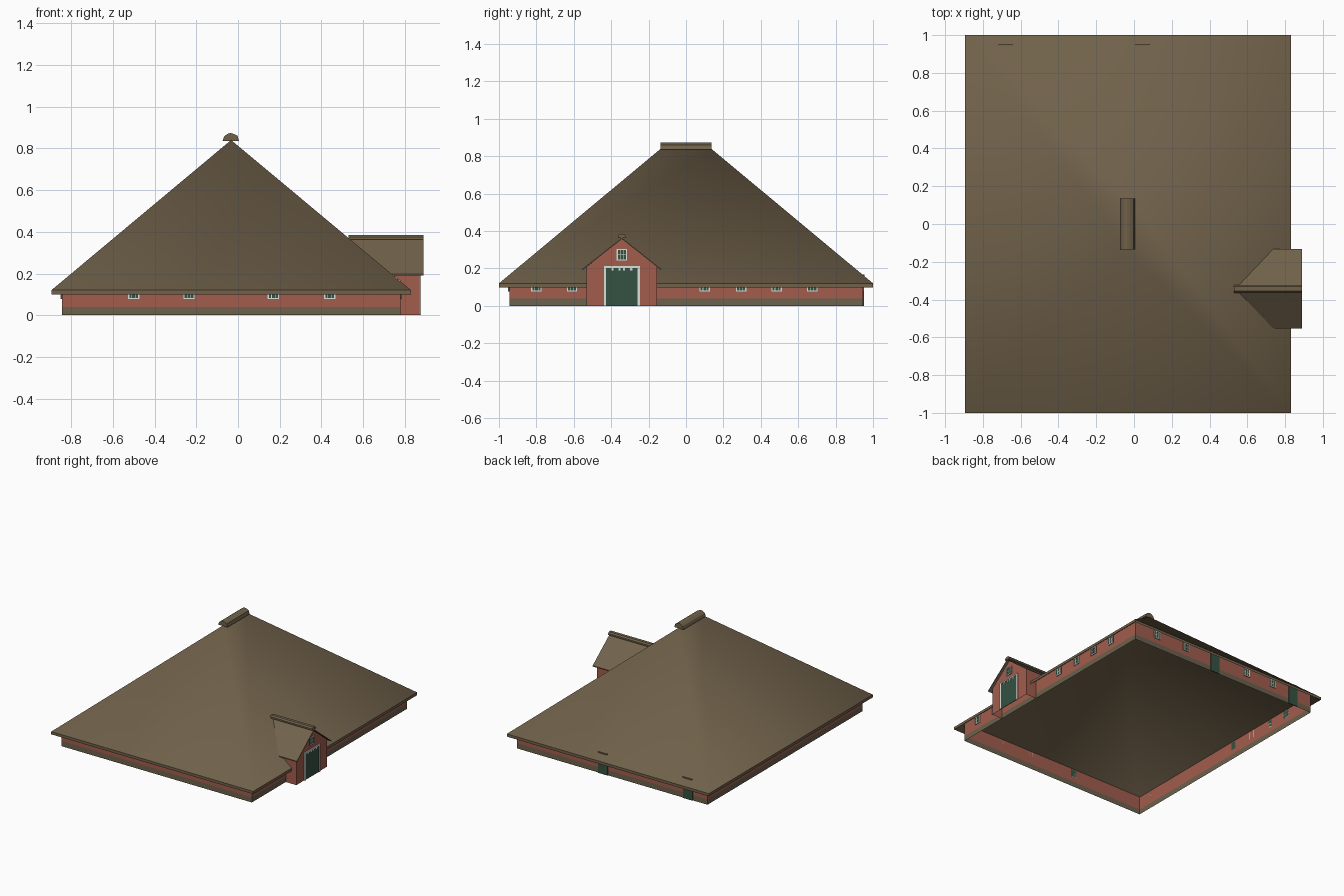
import bpy
from mathutils import Vector

if "Cube" in bpy.data.objects:
    bpy.data.objects.remove(bpy.data.objects["Cube"])

def mat(name, c):
    m = bpy.data.materials.new(name)
    m.diffuse_color = (*c, 1)
    m.use_nodes = True
    m.node_tree.nodes["Principled BSDF"].inputs["Base Color"].default_value = m.diffuse_color
    return m

THATCH = mat("thatch", (0.165, 0.122, 0.07))
BRICK = mat("red brick", (0.36, 0.108, 0.075))
PLINTH = mat("plinth brown", (0.15, 0.12, 0.075))
GREEN = mat("dark green", (0.035, 0.085, 0.055))
WHITE = mat("white paint", (0.72, 0.74, 0.68))

def mesh(name, verts, faces, *mats):
    me = bpy.data.meshes.new(name)
    me.from_pydata(verts, [], faces)
    for m in mats:
        me.materials.append(m)
    ob = bpy.data.objects.new(name, me)
    bpy.context.collection.objects.link(ob)
    return ob

def prism(name, a, b, m):
    """Closed prism between two matching end profiles."""
    n = len(a)
    faces = [tuple(range(n))[::-1], tuple(range(n, 2 * n))]
    faces += [(i, (i + 1) % n, n + (i + 1) % n, n + i) for i in range(n)]
    return mesh(name, a + b, faces, m)

def ring(x0, x1, y0, y1, z):
    return [(x0, y0, z), (x1, y0, z), (x1, y1, z), (x0, y1, z)]

SIDES = [(i, (i + 1) % 4, 4 + (i + 1) % 4, 4 + i) for i in range(4)]
CX = -0.033

# Main hipped roof: outer and inner shells, joined by an upright eave band
def hip(name, eave, top):
    v = ring(-0.895, 0.83, -1, 1, eave) + [(CX, -0.135, top), (CX, 0.135, top)]
    ob = mesh(name, v, [(0, 1, 4), (1, 2, 5, 4), (2, 3, 5), (3, 0, 4, 5)], THATCH)
    ob.data.polygons.foreach_set("use_smooth", [True] * 4)
    return ob

hip("main_roof", 0.12, 0.84)
hip("roof_lining", 0.099, 0.819).data.flip_normals()
mesh("eave_band", ring(-0.895, 0.83, -1, 1, 0.099) + ring(-0.895, 0.83, -1, 1, 0.12), SIDES, THATCH)

# Ridge cap on the main roof
cap = [(-0.074, 0.835), (0.005, 0.835), (-0.002, 0.86), (-0.022, 0.87),
       (-0.036, 0.874), (-0.05, 0.87), (-0.066, 0.858)]
prism("ridge_cap", [(x, -0.135, z) for x, z in cap], [(x, 0.135, z) for x, z in cap], THATCH)

# Outer walls with plinth strip
W = (-0.845, 0.78, -0.945, 0.945)
mesh("walls", ring(*W, 0.04) + ring(*W, 0.143), SIDES, BRICK)
mesh("plinth", ring(*W, 0) + ring(*W, 0.04), SIDES, PLINTH)

# Plates placed on a wall: o = wall point at ground, u = along wall, n = outward
def plate(name, o, u, n, s0, s1, z0, z1, t, m):
    o, u, n = Vector(o), Vector(u), Vector(n)
    q = [o + u * s + Vector((0, 0, z)) for s, z in ((s0, z0), (s1, z0), (s1, z1), (s0, z1))]
    return prism(name, q, [p + n * t for p in q], m)

def window(o, u, n, w, z0, z1, name="window"):
    h = w / 2
    f = 0.006
    plate(name + "_pane", o, u, n, -h, h, z0, z1, 0.003, GREEN)
    for s in (-h, h - f):
        plate(name + "_jamb", o, u, n, s, s + f, z0, z1, 0.006, WHITE)
    for z in (z0, z1 - f):
        plate(name + "_rail", o, u, n, -h, h, z, z + f, 0.006, WHITE)
    for s in (-h / 3, h / 3):
        plate(name + "_bar", o, u, n, s - 0.0015, s + 0.0015, z0, z1, 0.005, WHITE)
    zm = (z0 + z1) / 2
    plate(name + "_crossbar", o, u, n, -h, h, zm - 0.0015, zm + 0.0015, 0.005, WHITE)

X, Y = (1, 0, 0), (0, 1, 0)
for x in (-0.5, -0.235, 0.17, 0.44):
    window((x, W[2], 0), X, (0, -1, 0), 0.055, 0.077, 0.135)
for x in (0.58, 0.31, -0.25, -0.49):
    window((x, W[3], 0), X, Y, 0.055, 0.077, 0.135)
for y in (-0.8, -0.61, 0.1, 0.295, 0.485, 0.675):
    window((W[1], y, 0), Y, X, 0.055, 0.077, 0.135)
    window((W[0], y, 0), Y, (-1, 0, 0), 0.055, 0.077, 0.135)

# Back doors, their lintels just breaking through the roof
for x in (0.045, -0.68):
    plate("back_door", (x, W[3], 0), X, Y, -0.04, 0.04, 0, 0.15, 0.006, GREEN)
    plate("back_door_lintel", (x, W[3], 0), X, Y, -0.04, 0.04, 0.15, 0.167, 0.009, THATCH)

# Gabled entrance porch on the right side
PY, FX, H = -0.343, 0.87, 0.188
mesh("porch_front", [(FX, PY - H, 0), (FX, PY + H, 0), (FX, PY + H, 0.208),
                     (FX, PY, 0.358), (FX, PY - H, 0.208)], [(0, 1, 2, 3, 4)], BRICK)
for s in (-1, 1):
    y = PY + s * H
    mesh("porch_side", [(x, y, z) for x, z in ((0.78, 0), (FX, 0), (FX, 0.208), (0.727, 0.208), (0.78, 0.162))],
         [(0, 1, 2, 3, 4)], BRICK)
    e = PY + s * 0.21
    top = [(0.535, PY, 0.364), (0.89, PY, 0.364), (0.89, e, 0.198), (0.734, e, 0.198)]
    prism("porch_roof", top, [(x, y, z - 0.007) for x, y, z in top], THATCH)

# Porch ridge roll
roll = [(-0.021, 0.362), (0.021, 0.362), (0.021, 0.374), (0.012, 0.384), (-0.012, 0.384), (-0.021, 0.374)]
prism("porch_ridge", [(0.53, PY + a, z) for a, z in roll], [(0.89, PY + a, z) for a, z in roll], THATCH)

# Big barn door with white frame and small notches along the top
O = (FX, PY, 0)
plate("barn_door", O, Y, X, -0.09, 0.09, 0, 0.21, 0.004, GREEN)
for s in (-0.096, 0.084):
    plate("barn_door_jamb", O, Y, X, s, s + 0.012, 0, 0.213, 0.008, WHITE)
plate("barn_door_head", O, Y, X, -0.096, 0.096, 0.203, 0.213, 0.008, WHITE)
for s in (-0.05, -0.012, 0.012, 0.05):
    plate("barn_door_notch", O, Y, X, s - 0.006, s + 0.006, 0.19, 0.203, 0.006, WHITE)

# Gable window
window(O, Y, X, 0.055, 0.243, 0.305, "gable_window")
